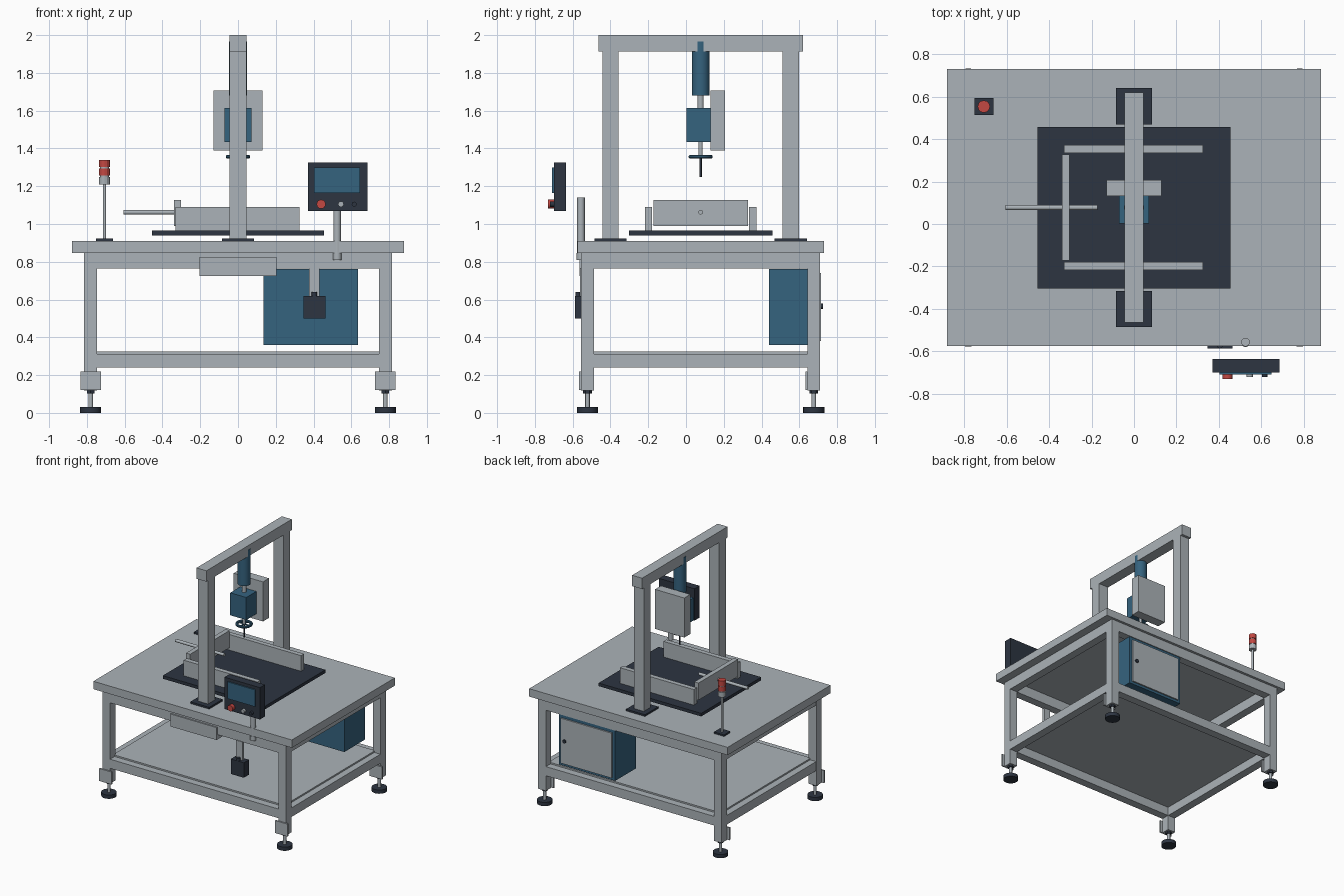
import bpy, math

if "Cube" in bpy.data.objects:
    bpy.data.objects.remove(bpy.data.objects["Cube"])


def material(name, rgb):
    m = bpy.data.materials.new(name)
    m.diffuse_color = (*rgb, 1)
    m.use_nodes = True
    m.node_tree.nodes["Principled BSDF"].inputs["Base Color"].default_value = m.diffuse_color
    return m


GRAY = material("light_gray", (0.41, 0.45, 0.48))
DARK = material("dark_slate", (0.026, 0.035, 0.053))
BLUE = material("steel_blue", (0.036, 0.125, 0.212))
RED = material("signal_red", (0.55, 0.065, 0.055))
CY = 0.0775  # depth centre of the table and gantry


def box(name, x, y, z, mat):
    """Box from (min, max) pairs on each axis."""
    bpy.ops.mesh.primitive_cube_add(
        size=1, location=[(a + b) / 2 for a, b in (x, y, z)])
    o = bpy.context.object
    o.scale = [b - a for a, b in (x, y, z)]
    bpy.ops.object.transform_apply(location=False, rotation=False, scale=True)
    o.name = name
    o.data.materials.append(mat)
    return o


def cyl(name, start, length, r, mat, axis="z", n=24):
    """Cylinder from a start point along the positive axis."""
    i = "xyz".index(axis)
    c = list(start)
    c[i] += length / 2
    rot = {"x": (0, math.pi / 2, 0), "y": (math.pi / 2, 0, 0), "z": (0, 0, 0)}[axis]
    bpy.ops.mesh.primitive_cylinder_add(vertices=n, radius=r, depth=length,
                                        location=c, rotation=rot)
    o = bpy.context.object
    o.name = name
    o.data.materials.append(mat)
    bpy.ops.object.shade_smooth_by_angle()
    return o


# Table top, legs and levelling feet
box("table_top", (-0.88, 0.88), (-0.575, 0.73), (0.847, 0.91), GRAY)
for sx in (-1, 1):
    for sy in (-1, 1):
        x, y = sx * 0.78, CY + sy * 0.599
        box("leg", (x - 0.034, x + 0.034), (y - 0.034, y + 0.034), (0.118, 0.847), GRAY)
        box("foot_bracket", (x - 0.055, x + 0.055), (y - 0.045, y - 0.033), (0.12, 0.22), GRAY)
        cyl("foot_pad", (x, y, 0), 0.03, 0.056, DARK)
        cyl("foot_stem", (x, y, 0.03), 0.09, 0.012, GRAY, n=16)
        cyl("foot_nut", (x, y, 0.103), 0.015, 0.023, DARK, n=6)

# Upper and lower frame rails, shelf
for z in ((0.765, 0.847), (0.24, 0.313)):
    for s in (-1, 1):
        y, x = CY + s * 0.599, s * 0.78
        box("long_rail", (-0.746, 0.746), (y - 0.033, y + 0.033), z, GRAY)
        box("side_rail", (x - 0.033, x + 0.033), (CY - 0.565, CY + 0.565), z, GRAY)
box("shelf", (-0.76, 0.76), (CY - 0.575, CY + 0.575), (0.311, 0.325), GRAY)
box("front_tray", (-0.205, 0.205), (-0.565, -0.49), (0.725, 0.825), GRAY)

# Electrical cabinet
box("cabinet", (0.135, 0.635), (0.44, 0.705), (0.36, 0.763), BLUE)
box("cabinet_door", (0.16, 0.61), (0.704, 0.716), (0.38, 0.74), GRAY)
cyl("door_knob", (0.575, 0.715, 0.565), 0.011, 0.014, DARK, "y", 16)

# Hanging switch box
box("switch_bracket", (0.375, 0.432), (-0.56, -0.54), (0.615, 0.768), GRAY)
box("switch_box", (0.347, 0.463), (-0.587, -0.522), (0.5, 0.62), DARK)
cyl("switch_gland", (0.404, -0.572, 0.615), 0.025, 0.014, DARK, n=12)

# Control panel and its post
cyl("panel_post", (0.525, -0.556, 0.82), 0.32, 0.02, GRAY)
cyl("post_collar", (0.525, -0.556, 0.81), 0.036, 0.023, GRAY)
box("panel_box", (0.37, 0.685), (-0.7, -0.636), (1.07, 1.325), DARK)
box("screen", (0.402, 0.647), (-0.709, -0.7), (1.165, 1.3), BLUE)
for name, x, r, d, mat in (("stop_button", 0.44, 0.024, 0.03, RED),
                           ("gray_button", 0.545, 0.015, 0.02, GRAY),
                           ("dark_button", 0.615, 0.013, 0.02, DARK)):
    cyl(name, (x, -0.7 - d, 1.105), d, r, mat, "y", 16)

# Signal tower
TX, TY = -0.707, 0.553
box("tower_base", (TX - 0.045, TX + 0.045), (TY - 0.039, TY + 0.039), (0.91, 0.923), DARK)
cyl("tower_pole", (TX, TY, 0.92), 0.3, 0.009, GRAY, n=12)
cyl("tower_core", (TX, TY, 1.21), 0.125, 0.024, GRAY, n=12)
for z, mat in ((1.21, GRAY), (1.256, RED), (1.301, RED)):
    cyl("tower_lamp", (TX, TY, z), 0.039, 0.029, mat, n=12)

# Gantry
for s in (-1, 1):
    y = CY + s * 0.477
    box("gantry_base", (-0.084, 0.084), (CY + s * 0.477 - 0.085, y + 0.085), (0.91, 0.924), DARK)
    box("gantry_post", (-0.044, 0.044), (y - 0.043, y + 0.043), (0.92, 1.915), GRAY)
box("gantry_beam", (-0.044, 0.044), (CY - 0.541, CY + 0.541), (1.913, 2.0), GRAY)

# Press head
cyl("press_cylinder", (0, CY, 1.68), 0.285, 0.047, BLUE, n=32)
cyl("press_rod", (0, CY, 1.6), 0.09, 0.016, GRAY)
box("press_block", (-0.071, 0.071), (0.003, 0.134), (1.435, 1.615), BLUE)
box("head_housing", (-0.13, 0.13), (0.131, 0.207), (1.39, 1.707), GRAY)
cyl("tool_shank", (0, CY, 1.355), 0.085, 0.011, GRAY, n=16)
cyl("tool_needle", (0, CY, 1.25), 0.11, 0.006, DARK, n=12)
bpy.ops.mesh.primitive_torus_add(major_radius=0.053, minor_radius=0.011, major_segments=32,
                                 minor_segments=10, location=(0, CY, 1.356))
ring = bpy.context.object
ring.name = "tool_ring"
ring.data.materials.append(BLUE)
bpy.ops.object.shade_smooth_by_angle()
cyl("ring_spoke", (-0.05, CY, 1.356), 0.1, 0.005, BLUE, "x", 8)
cyl("ring_spoke", (0, CY - 0.05, 1.356), 0.1, 0.005, BLUE, "y", 8)

# Work fixture
box("work_plate", (-0.455, 0.455), (CY - 0.38, CY + 0.38), (0.94, 0.965), DARK)
for s in (-1, 1):
    y = CY + s * 0.276
    box("side_guide", (-0.33, 0.325), (y - 0.019, y + 0.019), (0.965, 1.09), GRAY)
box("pusher_plate", (-0.34, -0.303), (CY - 0.25, CY + 0.25), (0.99, 1.127), GRAY)
cyl("pusher_rod", (-0.605, CY, 1.062), 0.432, 0.012, GRAY, "x", 16)
